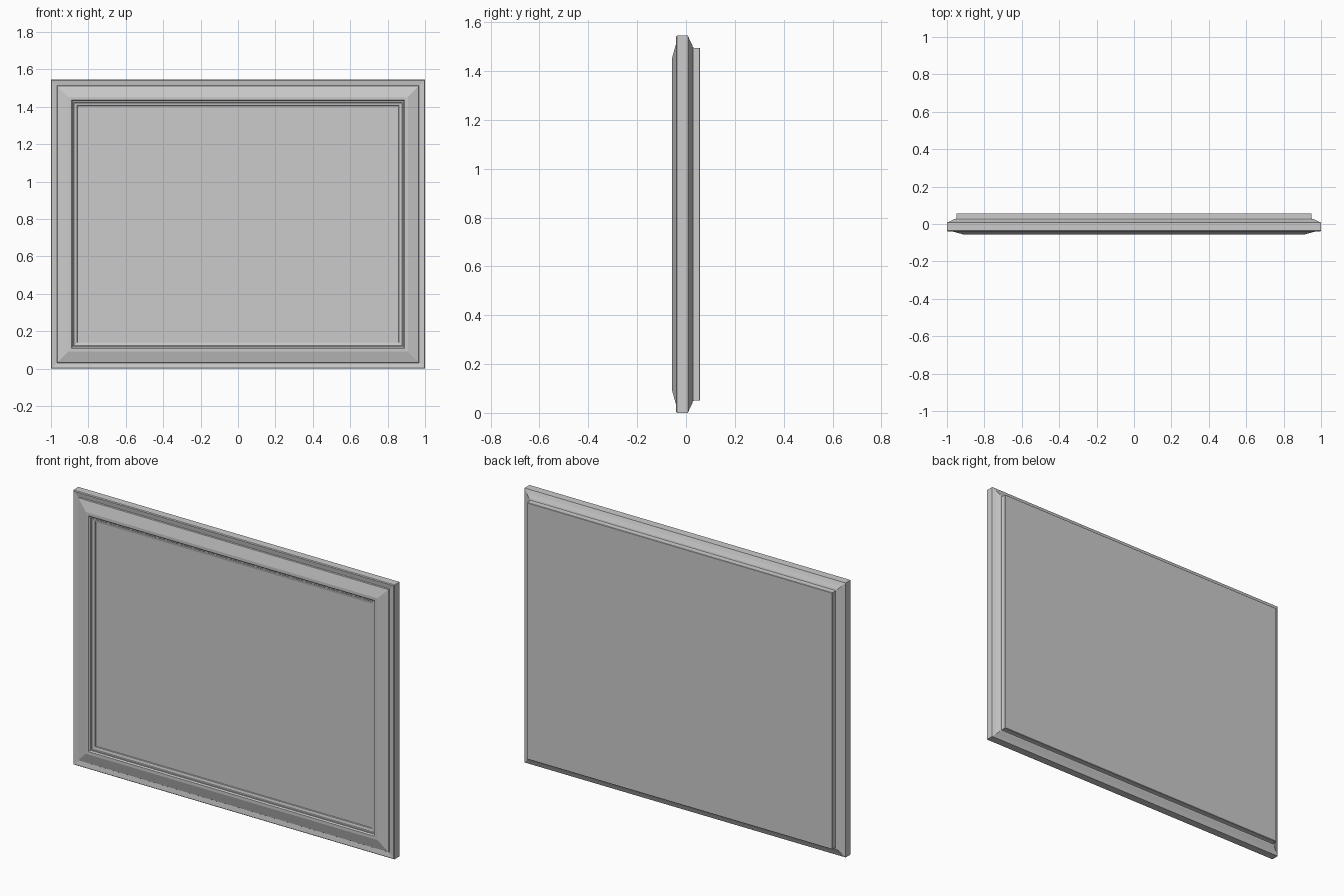
import bpy, bmesh

if "Cube" in bpy.data.objects:
    bpy.data.objects.remove(bpy.data.objects["Cube"])

W, H = 2.0, 1.545  # overall width and height


def ring_loft(name, profile, close_start=False, close_end=False):
    """Loft mitred rectangular rings from (inset, y) profile points."""
    bm = bmesh.new()
    rings = []
    for inset, y in profile:
        x, z0, z1 = W / 2 - inset, inset, H - inset
        rings.append([bm.verts.new(p) for p in
                      ((-x, y, z0), (x, y, z0), (x, y, z1), (-x, y, z1))])
    for a, b in zip(rings, rings[1:]):
        for i in range(4):
            j = (i + 1) % 4
            bm.faces.new((a[i], a[j], b[j], b[i]))
    if close_start:
        bm.faces.new(rings[0])
    if close_end:
        bm.faces.new(rings[-1])
    bmesh.ops.recalc_face_normals(bm, faces=bm.faces)
    mesh = bpy.data.meshes.new(name)
    bm.to_mesh(mesh)
    bm.free()
    obj = bpy.data.objects.new(name, mesh)
    bpy.context.collection.objects.link(obj)
    return obj


# Cross-section from the recessed front panel, over the moulding, to the back
front_panel = [(0.141, -0.038)]
inner_bead = [(0.139, -0.043), (0.124, -0.046), (0.121, -0.050),
              (0.115, -0.050), (0.113, -0.053)]
sloped_moulding = [(0.109, -0.057), (0.092, -0.057), (0.034, -0.041), (0.031, -0.036)]
outer_rim = [(0.004, -0.040), (0.0, -0.036), (0.0, 0.008)]
back_cove = [(0.020, 0.016), (0.040, 0.026), (0.048, 0.028), (0.050, 0.033)]
back_plate = [(0.050, 0.055), (0.052, 0.057)]

ring_loft("framed_panel",
          front_panel + inner_bead + sloped_moulding + outer_rim + back_cove + back_plate,
          close_start=True, close_end=True)
